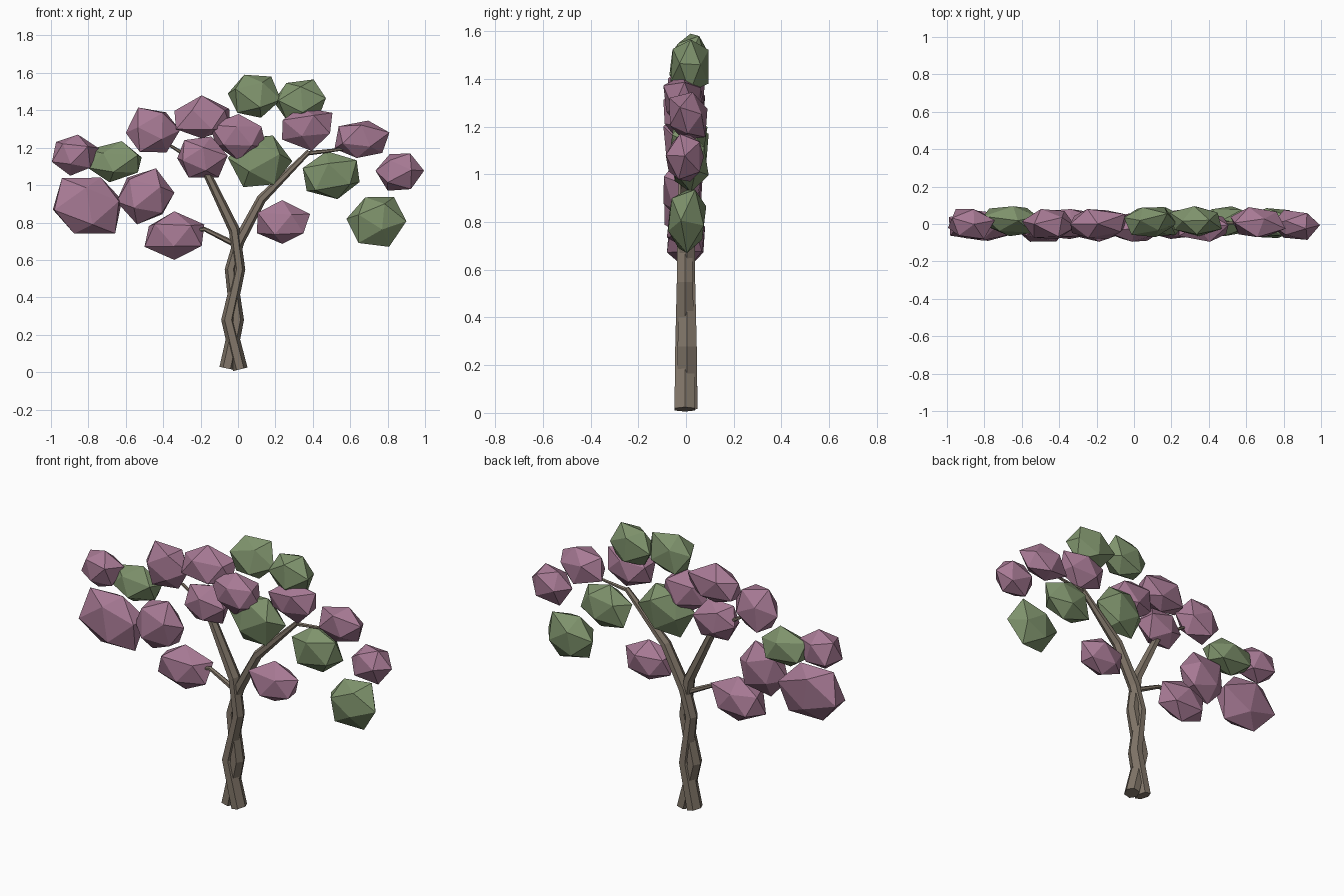
import bpy, bmesh, math, random
from mathutils import Vector, Matrix

random.seed(4)
cube = bpy.data.objects.get("Cube")
if cube:
    bpy.data.objects.remove(cube, do_unlink=True)


def make_material(name, colour):
    mat = bpy.data.materials.new(name)
    mat.use_nodes = True
    rgba = (*colour, 1)
    mat.diffuse_color = rgba
    mat.node_tree.nodes["Principled BSDF"].inputs["Base Color"].default_value = rgba
    return mat


bark = make_material("bark brown", (0.22, 0.18, 0.14))
mauve = make_material("blossom mauve", (0.39, 0.195, 0.30))
green = make_material("leaf green", (0.21, 0.29, 0.15))


def add_object(name, bm, mat):
    bmesh.ops.recalc_face_normals(bm, faces=bm.faces)
    mesh = bpy.data.meshes.new(name)
    bm.to_mesh(mesh)
    bm.free()
    mesh.materials.append(mat)
    obj = bpy.data.objects.new(name, mesh)
    bpy.context.collection.objects.link(obj)
    return obj


def limb(name, path, depth=1.0, y=0.0, sides=6):
    """Tapered, faceted limb along (x, z, radius) points."""
    bm = bmesh.new()
    rings = []
    for i, (x, z, r) in enumerate(path):
        x0, z0, _ = path[max(i - 1, 0)]
        x1, z1, _ = path[min(i + 1, len(path) - 1)]
        along = Vector((x1 - x0, 0, z1 - z0)).normalized()
        across = Vector((along.z, 0, -along.x))
        ring = []
        for k in range(sides):
            a = math.tau * k / sides
            offset = across * r * math.cos(a)
            offset.y = r * depth * math.sin(a)
            ring.append(bm.verts.new(Vector((x, y, z)) + offset))
        rings.append(ring)
    for low, high in zip(rings, rings[1:]):
        for k in range(sides):
            n = (k + 1) % sides
            bm.faces.new((low[k], low[n], high[n], high[k]))
    bm.faces.new(rings[0])
    bm.faces.new(rings[-1])
    return add_object(name, bm, bark)


def clump(name, mat, x, z, half_w, half_h, tilt, y):
    """Irregular twenty-sided clump, flattened front to back."""
    bm = bmesh.new()
    bmesh.ops.create_icosphere(bm, subdivisions=1, radius=1)
    turn = (Matrix.Rotation(math.radians(90 - tilt), 3, 'Y')
            @ Matrix.Rotation(random.uniform(0, math.tau), 3, 'Z'))
    for v in bm.verts:
        v.co = turn @ v.co * random.uniform(0.88, 1.14)
    # Stretch the rough shape to fill its size exactly
    size, centre = (half_w, 0.08, half_h), (x, y, z)
    for axis in range(3):
        values = [v.co[axis] for v in bm.verts]
        mid, half = (max(values) + min(values)) / 2, (max(values) - min(values)) / 2
        for v in bm.verts:
            v.co[axis] = centre[axis] + (v.co[axis] - mid) / half * size[axis]
    return add_object(name, bm, mat)


# Two trunk strands that cross and then part into the main branches
limb("right_trunk_strand", [(-0.06, 0.02, 0.04), (-0.005, 0.28, 0.037),
     (-0.04, 0.55, 0.031), (0.005, 0.70, 0.03), (0.125, 0.925, 0.026),
     (0.38, 1.18, 0.013)], 1.25, 0.005)
limb("left_trunk_strand", [(0.012, 0.015, 0.04), (-0.053, 0.28, 0.037),
     (0.008, 0.55, 0.031), (-0.02, 0.76, 0.03), (-0.16, 1.05, 0.022),
     (-0.22, 1.13, 0.014)], 1.25, -0.005)

# Thin twigs
limb("right_twig", [(0.37, 1.17, 0.012), (0.46, 1.18, 0.01), (0.62, 1.2, 0.006)], y=0.005)
limb("left_twig", [(-0.2, 1.11, 0.013), (-0.36, 1.21, 0.008)])
limb("low_left_twig", [(-0.01, 0.68, 0.016), (-0.18, 0.765, 0.012), (-0.32, 0.74, 0.008)])

# Foliage: x, z, half width, half height, tilt, y
mauve_clumps = [
    (-0.87, 1.16, 0.125, 0.11, 80, 0), (-0.805, 0.89, 0.185, 0.15, 67, -0.01),
    (-0.495, 0.94, 0.155, 0.15, 73, -0.015), (-0.34, 0.73, 0.16, 0.13, 90, 0),
    (-0.455, 1.295, 0.145, 0.12, 120, 0), (-0.19, 1.365, 0.15, 0.115, 90, 0),
    (0, 1.255, 0.15, 0.125, 90, -0.015), (-0.19, 1.15, 0.135, 0.11, 65, -0.015),
    (0.243, 0.803, 0.142, 0.117, 90, 0), (0.37, 1.3, 0.135, 0.117, 100, -0.015),
    (0.663, 1.245, 0.147, 0.1, 140, 0.01), (0.865, 1.07, 0.13, 0.1, 0, -0.005),
]
green_clumps = [
    (-0.66, 1.125, 0.145, 0.11, 80, 0.015), (0.088, 1.475, 0.142, 0.115, 110, 0.01),
    (0.33, 1.455, 0.14, 0.11, 125, 0.015), (0.118, 1.127, 0.172, 0.138, 60, 0.01),
    (0.498, 1.053, 0.152, 0.128, 100, 0.015), (0.74, 0.803, 0.16, 0.133, 115, 0.005),
]
for i, spec in enumerate(mauve_clumps, 1):
    clump(f"blossom_clump_{i}", mauve, *spec)
for i, spec in enumerate(green_clumps, 1):
    clump(f"leaf_clump_{i}", green, *spec)
